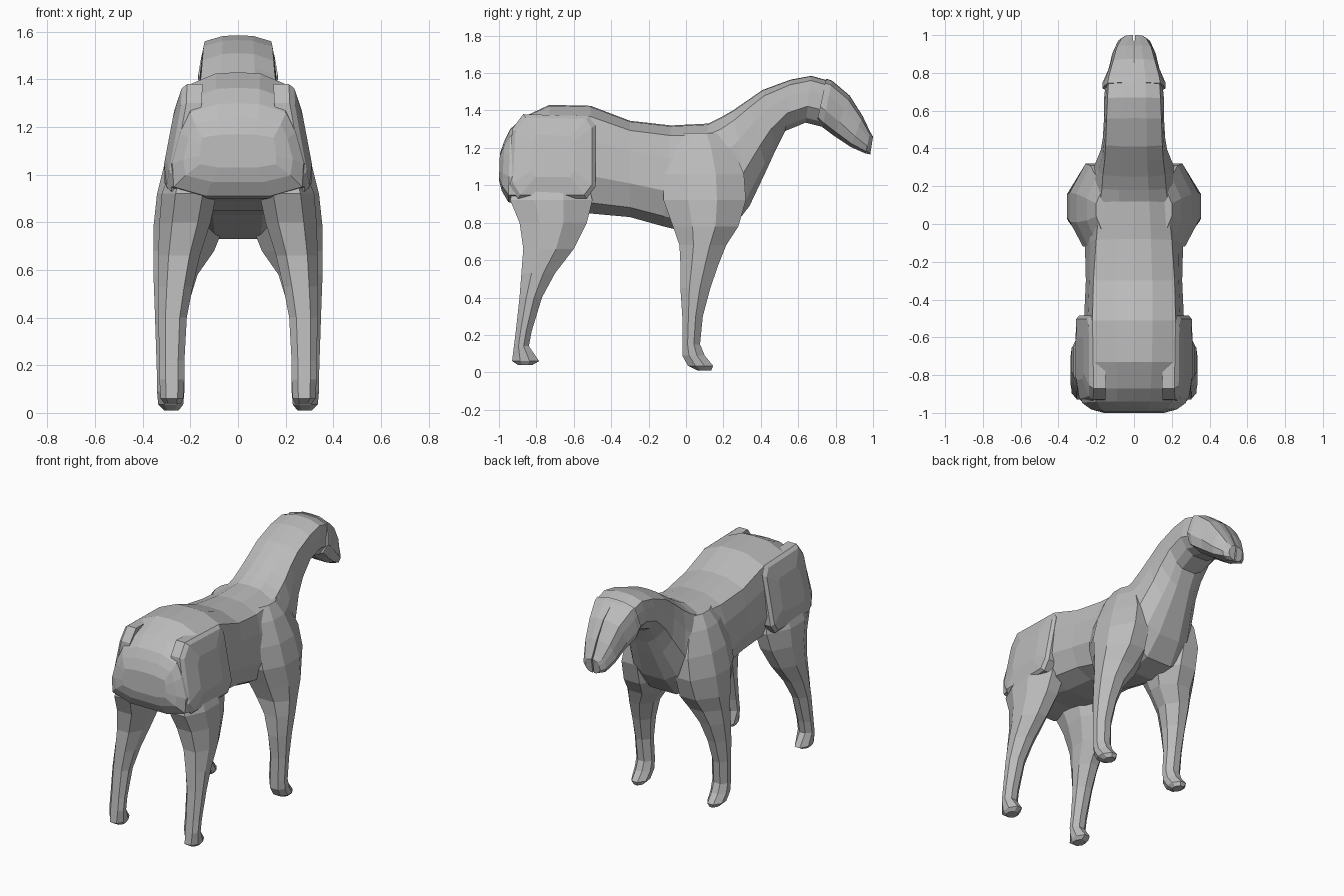
import bpy, bmesh
from mathutils import Vector

if "Cube" in bpy.data.objects:
    bpy.data.objects.remove(bpy.data.objects["Cube"])

GREY = (0.5, 0.5, 0.5, 1)
grey = bpy.data.materials.new("clay grey")
grey.use_nodes = True
grey.diffuse_color = GREY
grey.node_tree.nodes["Principled BSDF"].inputs["Base Color"].default_value = GREY


def loft(name, rings, mirror=False):
    """Skin a list of equal-length point rings and cap both ends."""
    bm = bmesh.new()
    loops = [[bm.verts.new(p) for p in ring] for ring in rings]
    for a, b in zip(loops, loops[1:]):
        for i in range(len(a)):
            j = (i + 1) % len(a)
            bm.faces.new((a[i], a[j], b[j], b[i]))
    bm.faces.new(loops[0])
    bm.faces.new(loops[-1])
    bmesh.ops.recalc_face_normals(bm, faces=bm.faces)
    mesh = bpy.data.meshes.new(name)
    bm.to_mesh(mesh)
    bm.free()
    mesh.materials.append(grey)
    obj = bpy.data.objects.new(name, mesh)
    bpy.context.collection.objects.link(obj)
    if mirror:
        obj.modifiers.new("mirror", "MIRROR")
    return obj


def trunk_ring(yb, zb, yt, zt, wb, wm, wt):
    """Symmetric section between an underside point and a topline point."""
    low, high = Vector((0, yb, zb)), Vector((0, yt, zt))
    half = [(.5 * wb, 0), (wb, .1), (wm, .35), (.55 * wm + .45 * wt, .68),
            (wt, .9), (.45 * wt, .99)]
    side = [low.lerp(high, f) + Vector((w, 0, 0)) for w, f in half]
    other = [Vector((-p.x, p.y, p.z)) for p in reversed(side)]
    return [low] + side + [high] + other


def leg_ring(z, y0, y1, x0, x1):
    """Eight-sided horizontal section inside a rectangle."""
    shape = [(.25, 0), (.75, 0), (1, .3), (1, .65), (.7, 1), (.3, 1), (0, .65), (0, .3)]
    return [Vector((x0 + u * (x1 - x0), y0 + v * (y1 - y0), z)) for u, v in shape]


# Trunk and neck in one skin, rump to poll
trunk = [
    (-1.0, 1.03, -.995, 1.17, .16, .16, .15),
    (-.985, .97, -.97, 1.24, .22, .23, .18),
    (-.95, .91, -.94, 1.3, .27, .275, .2),
    (-.88, .9, -.87, 1.365, .29, .29, .2),
    (-.73, .89, -.73, 1.43, .27, .285, .21),
    (-.52, .85, -.51, 1.425, .22, .265, .22),
    (-.3, .83, -.3, 1.345, .21, .255, .215),
    (-.12, .78, -.08, 1.32, .2, .26, .2),
    (.08, .73, .12, 1.33, .19, .27, .18),
    (.24, .76, .18, 1.36, .19, .26, .17),
    (.34, .89, .25, 1.4, .16, .21, .165),
    (.43, 1.08, .33, 1.455, .12, .175, .155),
    (.48, 1.19, .41, 1.51, .1, .165, .15),
    (.53, 1.29, .56, 1.565, .1, .16, .145),
    (.64, 1.335, .67, 1.585, .11, .16, .14),
    (.74, 1.31, .76, 1.56, .11, .15, .135),
]
loft("trunk_and_neck", [trunk_ring(*r) for r in trunk])

# Head, slightly wider than the neck where it starts
head_rings = [
    (.7, 1.34, .75, 1.57, .14, .167, .138),
    (.73, 1.31, .78, 1.56, .14, .167, .135),
    (.79, 1.265, .875, 1.48, .11, .135, .11),
    (.88, 1.205, .945, 1.37, .095, .115, .09),
    (.96, 1.17, .985, 1.285, .075, .085, .065),
    (.985, 1.165, 1.0, 1.26, .04, .055, .04),
]
head = loft("head", [trunk_ring(*r) for r in head_rings])

# Narrow slit down the middle of the face
slit = loft("slit_cutter", [[Vector((x, y, z)) for x, y in
            ((0, .8), (.007, 1.1), (-.007, 1.1))] for z in (1.1, 1.6)])
cut = head.modifiers.new("slit", "BOOLEAN")
cut.operation, cut.object, cut.solver = "DIFFERENCE", slit, "EXACT"
bpy.context.view_layer.objects.active = head
bpy.ops.object.modifier_apply(modifier=cut.name)
bpy.data.objects.remove(slit)

# Front legs with shoulders
front = [
    (.01, .06, .135, .25, .31), (.035, .01, .145, .23, .335),
    (.09, -.02, .1, .225, .34), (.15, -.02, .075, .225, .34),
    (.3, -.02, .09, .23, .345), (.45, -.03, .13, .21, .35),
    (.58, -.03, .175, .17, .355), (.68, -.035, .215, .1, .355),
    (.78, -.07, .28, .06, .355), (.92, -.12, .32, .06, .34),
    (1.06, -.12, .31, .06, .305), (1.2, -.08, .25, .08, .25),
    (1.28, -.02, .18, .1, .2),
]
loft("front_legs", [leg_ring(*r) for r in front], mirror=True)

# Hind legs with thighs
hind = [
    (.04, -.9, -.82, .24, .31), (.06, -.93, -.785, .23, .325),
    (.14, -.92, -.84, .225, .33), (.22, -.91, -.825, .225, .33),
    (.4, -.89, -.77, .215, .335), (.53, -.88, -.7, .19, .335),
    (.66, -.87, -.6, .16, .335), (.8, -.89, -.53, .115, .33),
    (.92, -.94, -.5, .09, .32), (1.0, -.92, -.52, .09, .29),
]
loft("hind_legs", [leg_ring(*r) for r in hind], mirror=True)


def haunch_ring(inset, lift):
    """Rounded rectangle on the flank, leaning inward with height."""
    corners = [(-.9, .93), (-.53, .93), (-.485, .99), (-.485, 1.32), (-.52, 1.37),
               (-.87, 1.38), (-.93, 1.3), (-.945, 1.0)]
    ring = []
    for y, z in corners:
        y, z = -.71 + (y + .71) * inset, 1.16 + (z - 1.16) * inset
        lean = .285 - max(0, z - 1.0) * .19 - max(0, -.85 - y) * .2
        ring.append(Vector((lean + lift, y, z)))
    return ring


# Raised haunch panels
loft("haunch_panels", [haunch_ring(1, -.06), haunch_ring(1, .005),
                       haunch_ring(.92, .022), haunch_ring(.5, .034)], mirror=True)
